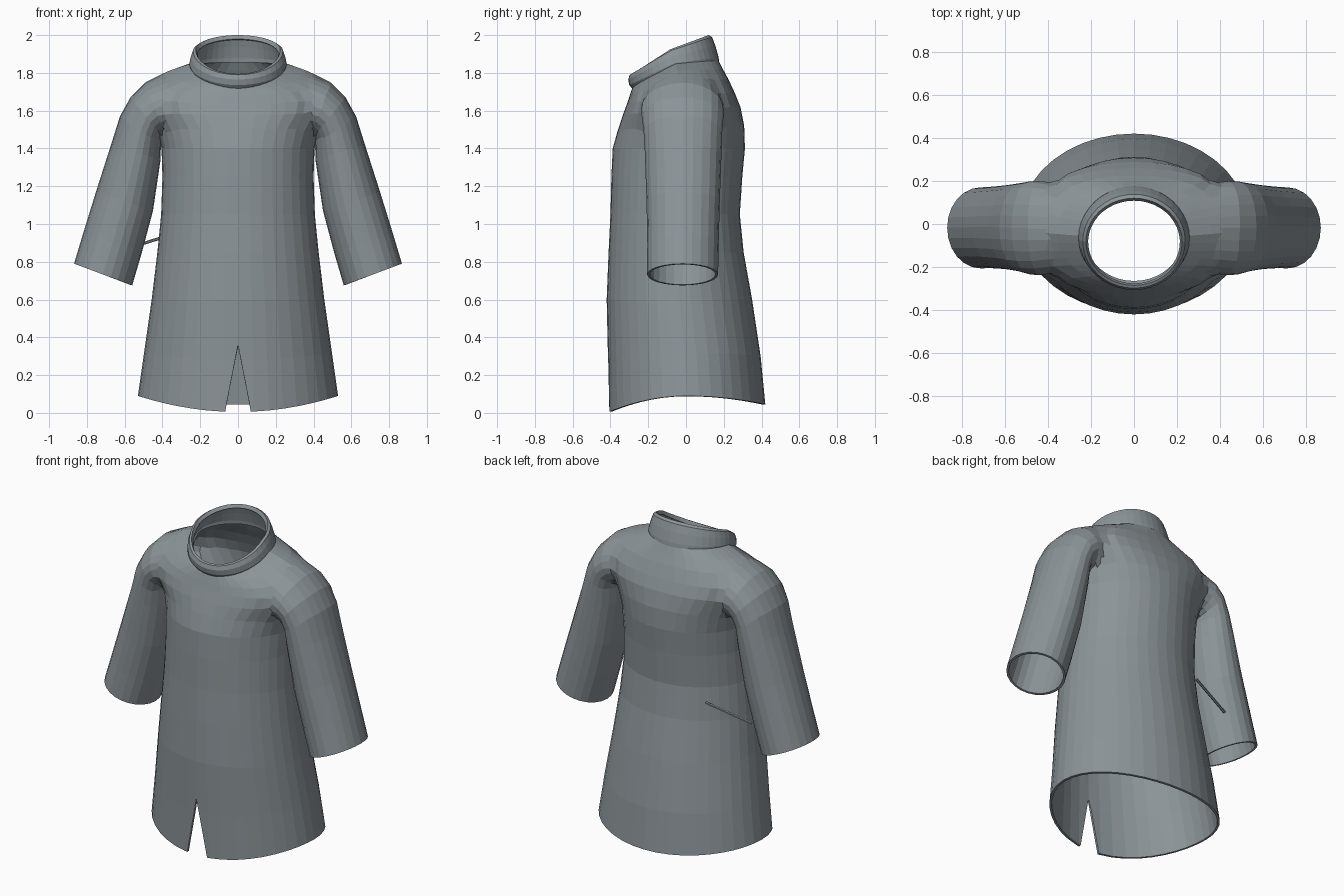
import bpy, bmesh, math
from mathutils import Vector

if "Cube" in bpy.data.objects:
    bpy.data.objects.remove(bpy.data.objects["Cube"])

cloth = bpy.data.materials.new("dark_grey")
cloth.diffuse_color = (.26, .295, .315, 1)
cloth.use_nodes = True
cloth.node_tree.nodes["Principled BSDF"].inputs["Base Color"].default_value = cloth.diffuse_color


def make_object(name, bm):
    me = bpy.data.meshes.new(name)
    bm.to_mesh(me)
    bm.free()
    me.materials.clear()
    me.materials.append(cloth)
    ob = bpy.data.objects.new(name, me)
    bpy.context.collection.objects.link(ob)
    return ob


def loft(name, rings, caps):
    """Skin a list of equal-length point rings, with optional fan caps."""
    bm = bmesh.new()
    rows = [[bm.verts.new(p) for p in r] for r in rings]
    n = len(rows[0])
    for a, b in zip(rows, rows[1:]):
        for i in range(n):
            j = (i + 1) % n
            bm.faces.new((a[i], a[j], b[j], b[i]))
    if caps:
        for r in (rows[0], rows[-1]):
            c = bm.verts.new(sum((v.co for v in r), Vector()) / n)
            for i in range(n):
                bm.faces.new((r[i], r[(i + 1) % n], c))
        bmesh.ops.recalc_face_normals(bm, faces=bm.faces)
    return make_object(name, bm)


def body_ring(hw, yf, yb, zf, zs, zb, power, full=1.0, n=40):
    """Tilted or arched oval; full < 1 squares the oval off."""
    pts = []
    for i in range(n):
        t = 2 * math.pi * i / n
        c, s = math.cos(t), math.sin(t)
        end = zb if s > 0 else zf
        x = math.copysign(abs(c) ** full, c)
        y = math.copysign(abs(s) ** full, s)
        pts.append((hw * x, (yf + yb) / 2 + (yb - yf) / 2 * y,
                    zs + (end - zs) * abs(s) ** power))
    return pts


def sleeve_ring(side, xt, zt, xb, zb, hy, yc, n=24):
    pts = []
    for i in range(n):
        t = 2 * math.pi * i / n
        k = (1 + math.cos(t)) / 2
        pts.append((side * (xb + (xt - xb) * k), yc + hy * math.sin(t), zb + (zt - zb) * k))
    return pts


def solidify(ob, thickness):
    m = ob.modifiers.new("thickness", 'SOLIDIFY')
    m.thickness = thickness
    m.offset = -1


# Torso: half width, front y, back y, z at front / side / back
torso = loft("torso", [body_ring(*r) for r in [
    (.53, -.41, .42, .005, .09, .045, 2),
    (.497, -.413, .395, .28, .32, .30, 2),
    (.457, -.42, .35, .6, .6, .6, 2),
    (.427, -.41, .305, .85, .85, .85, 2),
    (.407, -.40, .285, 1.05, 1.05, 1.05, 2),
    (.40, -.395, .298, 1.25, 1.25, 1.25, 2),
    (.405, -.388, .312, 1.40, 1.40, 1.40, 2),
    (.43, -.36, .308, 1.50, 1.51, 1.52, 1, .95),
    (.495, -.335, .288, 1.575, 1.62, 1.62, 1, .9),
    (.515, -.313, .26, 1.635, 1.70, 1.69, 1, .9),
    (.46, -.298, .225, 1.68, 1.768, 1.765, 1, .92),
    (.36, -.288, .195, 1.71, 1.813, 1.82, 1, .96),
    (.25, -.28, .17, 1.735, 1.85, 1.87, 1)]], True)

# Sleeves: top point and bottom point in xz, half depth, centre y
sleeve_rings = [
    (.24, 1.79, .24, 1.46, .16, -.02),
    (.40, 1.795, .33, 1.46, .205, -.02),
    (.50, 1.765, .38, 1.47, .228, -.02),
    (.58, 1.68, .402, 1.47, .222, -.018),
    (.625, 1.57, .408, 1.44, .212, -.016),
    (.672, 1.42, .41, 1.34, .203, -.015),
    (.752, 1.17, .45, 1.07, .194, -.015),
    (.82, .95, .51, .845, .189, -.016),
    (.868, .79, .56, .675, .188, -.018)]
sleeves = [loft("sleeve", [sleeve_ring(s, *r) for r in sleeve_rings], True) for s in (1, -1)]

# Join the torso and sleeves into one garment shell
for sl in sleeves:
    m = torso.modifiers.new("join", 'BOOLEAN')
    m.operation = 'UNION'
    m.solver = 'EXACT'
    m.object = sl
dg = bpy.context.evaluated_depsgraph_get()
bm = bmesh.new()
bm.from_mesh(torso.evaluated_get(dg).to_mesh())
for ob in [torso] + sleeves:
    bpy.data.objects.remove(ob)

# Open the hem, cuffs and neck
bm.normal_update()
caps = []
for f in bm.faces:
    f.material_index = 0
    c, nz = f.calc_center_median(), f.normal.z
    hem = c.z < .12 and nz < -.8
    cuff = abs(c.x) > .5 and c.z < .85 and nz < -.7
    neck = c.z > 1.7 and (c.x / .21) ** 2 + ((c.y + .055) / .19) ** 2 < 1
    if hem or cuff or neck:
        caps.append(f)
bmesh.ops.delete(bm, geom=caps, context='FACES')

# Soften the seam where sleeves meet the shoulders
seam = [v for v in bm.verts if .3 < abs(v.co.x) < .6 and 1.45 < v.co.z < 1.8]
bmesh.ops.remove_doubles(bm, verts=seam, dist=.012)
seam = [v for v in bm.verts if .32 < abs(v.co.x) < .58 and 1.47 < v.co.z < 1.78]
for _ in range(3):
    bmesh.ops.smooth_vert(bm, verts=seam, factor=.4, use_axis_x=True, use_axis_y=True, use_axis_z=True)

# Front slit
apex, half = .36, .07
for s in (1, -1):
    faces = [f for f in bm.faces if f.calc_center_median().y < -.2
             and f.calc_center_median().z < .62 and abs(f.calc_center_median().x) < .2]
    geom = list({e for f in faces for e in f.edges}) + faces + list({v for f in faces for v in f.verts})
    bmesh.ops.bisect_plane(bm, geom=geom, plane_co=(0, 0, apex), plane_no=(apex, 0, s * half))
gone = []
for f in bm.faces:
    c = f.calc_center_median()
    if c.y < -.2 and c.z < apex and abs(c.x) < half * (apex - c.z) / apex - .0005:
        gone.append(f)
bmesh.ops.delete(bm, geom=gone, context='FACES')
tunic = make_object("tunic", bm)
solidify(tunic, .014)

# Raised, tilted collar band
collar = loft("collar", [body_ring(*r) for r in [
    (.252, -.283, .176, 1.715, 1.835, 1.86, 1),
    (.258, -.30, .172, 1.735, 1.85, 1.885, 1),
    (.250, -.306, .155, 1.765, 1.885, 1.945, 1),
    (.238, -.298, .138, 1.79, 1.918, 1.99, 1),
    (.224, -.285, .12, 1.795, 1.925, 2.0, 1)]], False)
solidify(collar, .024)

# Thin pin at the back of the waist
a, b = Vector((-.286, .212, .965)), Vector((-.555, .14, .88))
bm = bmesh.new()
bmesh.ops.create_cone(bm, cap_ends=True, segments=6, radius1=.008, radius2=.008, depth=(b - a).length)
pin = make_object("waist_pin", bm)
pin.location = (a + b) / 2
pin.rotation_euler = (b - a).to_track_quat('Z', 'Y').to_euler()
